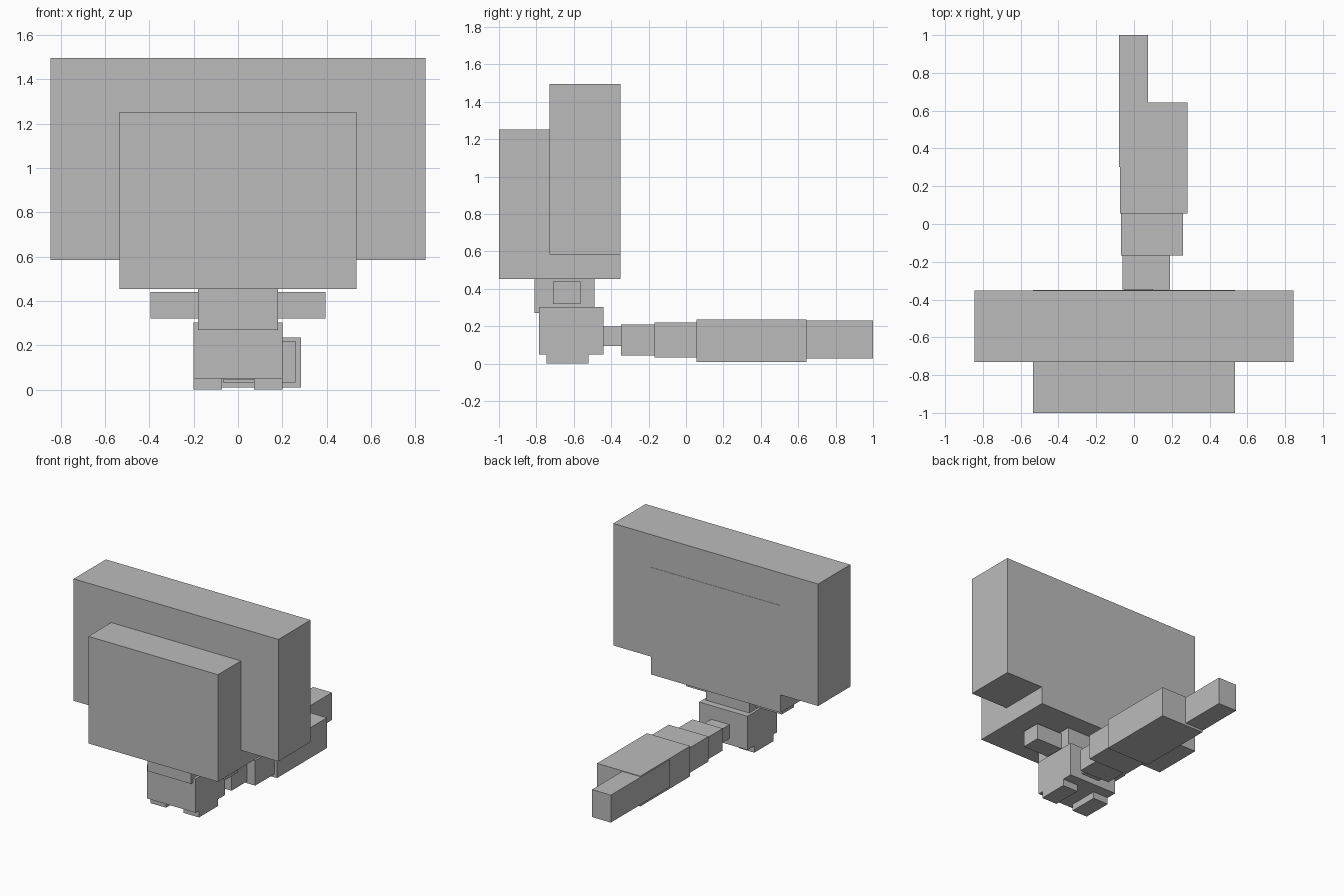
import bpy
import bmesh
from mathutils import Vector

cube = bpy.data.objects.get("Cube")
if cube:
    bpy.data.objects.remove(cube, do_unlink=True)

# One plain grey for everything
grey = bpy.data.materials.new("plain grey")
grey.use_nodes = True
colour = (0.5, 0.5, 0.5, 1.0)
grey.diffuse_color = colour
grey.node_tree.nodes["Principled BSDF"].inputs["Base Color"].default_value = colour


def box(name, x, y, z):
    """Flat-faced box from its (min, max) range on each axis."""
    bm = bmesh.new()
    bmesh.ops.create_cube(bm, size=1.0)
    size = Vector([b - a for a, b in (x, y, z)])
    centre = Vector([(a + b) / 2 for a, b in (x, y, z)])
    for v in bm.verts:
        v.co = v.co * size + centre
    mesh = bpy.data.meshes.new(name)
    bm.to_mesh(mesh)
    bm.free()
    mesh.materials.append(grey)
    obj = bpy.data.objects.new(name, mesh)
    bpy.context.collection.objects.link(obj)
    return obj


# Large upper blocks
box("wide_block", (-0.845, 0.845), (-0.73, -0.351), (0.585, 1.495))
box("front_block", (-0.535, 0.535), (-1.0, -0.349), (0.453, 1.252))

# Neck and body under the blocks
box("neck", (-0.18, 0.18), (-0.81, -0.49), (0.27, 0.455))
box("body", (-0.2, 0.2), (-0.785, -0.44), (0.05, 0.302))

# Paired side pegs and feet
for side, s in (("left", 1), ("right", -1)):
    box(side + "_peg", sorted((s * 0.17, s * 0.395)), (-0.71, -0.565), (0.32, 0.44))
    box(side + "_foot", sorted((s * 0.073, s * 0.2)), (-0.745, -0.52), (0.0, 0.052))

# Tail, growing in steps toward the back
tail = [
    ((-0.05, 0.10), (-0.45, -0.34), (0.095, 0.20)),
    ((-0.06, 0.19), (-0.347, -0.16), (0.045, 0.21)),
    ((-0.068, 0.26), (-0.168, 0.06), (0.033, 0.22)),
    ((-0.074, 0.283), (0.056, 0.644), (0.01, 0.236)),
    ((-0.08, 0.075), (0.303, 1.0), (0.027, 0.232)),
]
for i, ranges in enumerate(tail, 1):
    box(f"tail_segment_{i}", *ranges)
